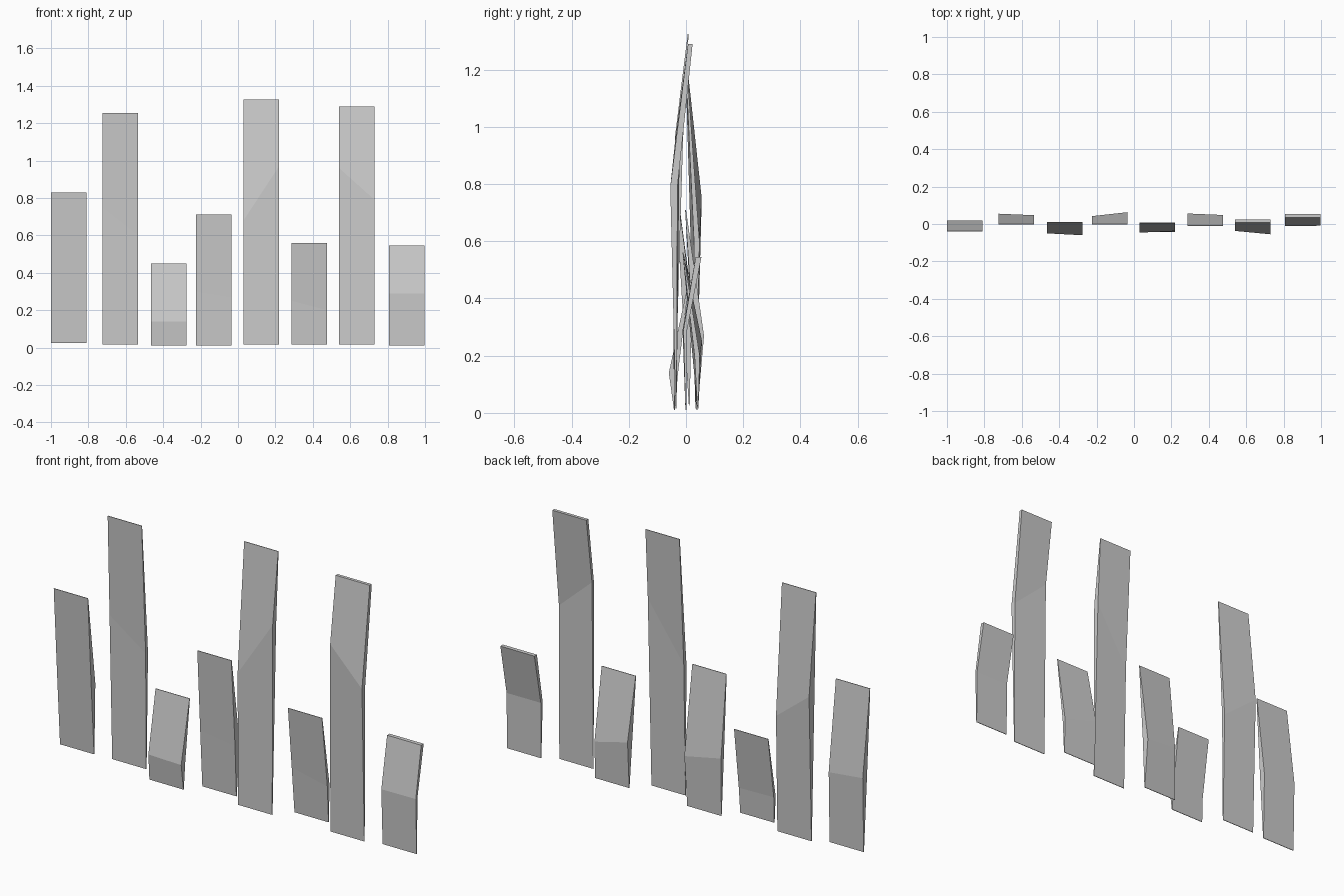
import bpy, bmesh

W = 0.19  # plank width


def plank(i, x, z0, z1, y0, y1, cap, left, right):
    """Bent board: thin ends, thicker crease. left/right = (z, front y, back y) of the crease."""
    bm = bmesh.new()
    rings = []
    for dx, (zm, yf, yb) in ((0, left), (W, right)):
        prof = [(y0, z0), (yf, zm), (y1, z1),
                (y1 + cap, z1), (yb, zm), (y0 + 0.003, z0)]
        rings.append([bm.verts.new((x + dx, y, z)) for y, z in prof])
    a, b = rings
    # skin around the profile, one quad per side
    for k in range(6):
        n = (k + 1) % 6
        bm.faces.new((a[k], b[k], b[n], a[n]))
    # board edges
    for r in rings:
        bm.faces.new((r[0], r[1], r[4], r[5]))
        bm.faces.new((r[1], r[2], r[3], r[4]))
    bmesh.ops.recalc_face_normals(bm, faces=bm.faces)
    me = bpy.data.meshes.new(f"plank_{i}")
    bm.to_mesh(me)
    bm.free()
    bpy.context.collection.objects.link(bpy.data.objects.new(f"plank_{i}", me))


# x, bottom z, top z, bottom y, top y, top thickness, left crease, right crease
planks = [
    (-1.0, 0.025, 0.83, 0.01, -0.04, 0.003, (0.40, -0.014, 0.02), (0.38, -0.013, 0.02)),
    (-0.725, 0.015, 1.255, 0.033, -0.003, 0.003, (0.75, 0.012, 0.055), (0.60, 0.028, 0.047)),
    (-0.465, 0.01, 0.45, -0.042, 0.007, 0.003, (0.14, -0.05, -0.035), (0.14, -0.06, -0.028)),
    (-0.225, 0.01, 0.71, 0.037, -0.003, 0.003, (0.30, 0.02, 0.042), (0.27, 0.026, 0.063)),
    (0.03, 0.015, 1.325, -0.042, 0.006, 0.003, (0.68, -0.046, -0.025), (0.97, -0.038, -0.01)),
    (0.287, 0.015, 0.56, 0.04, -0.012, 0.003, (0.25, 0.018, 0.056), (0.20, 0.03, 0.048)),
    (0.54, 0.015, 1.29, -0.036, 0.007, 0.016, (0.96, -0.037, -0.022), (0.79, -0.055, -0.03)),
    (0.808, 0.01, 0.545, -0.002, 0.034, 0.02, (0.29, -0.012, 0.003), (0.29, -0.009, 0.004)),
]
for i, p in enumerate(planks, 1):
    plank(i, *p)
